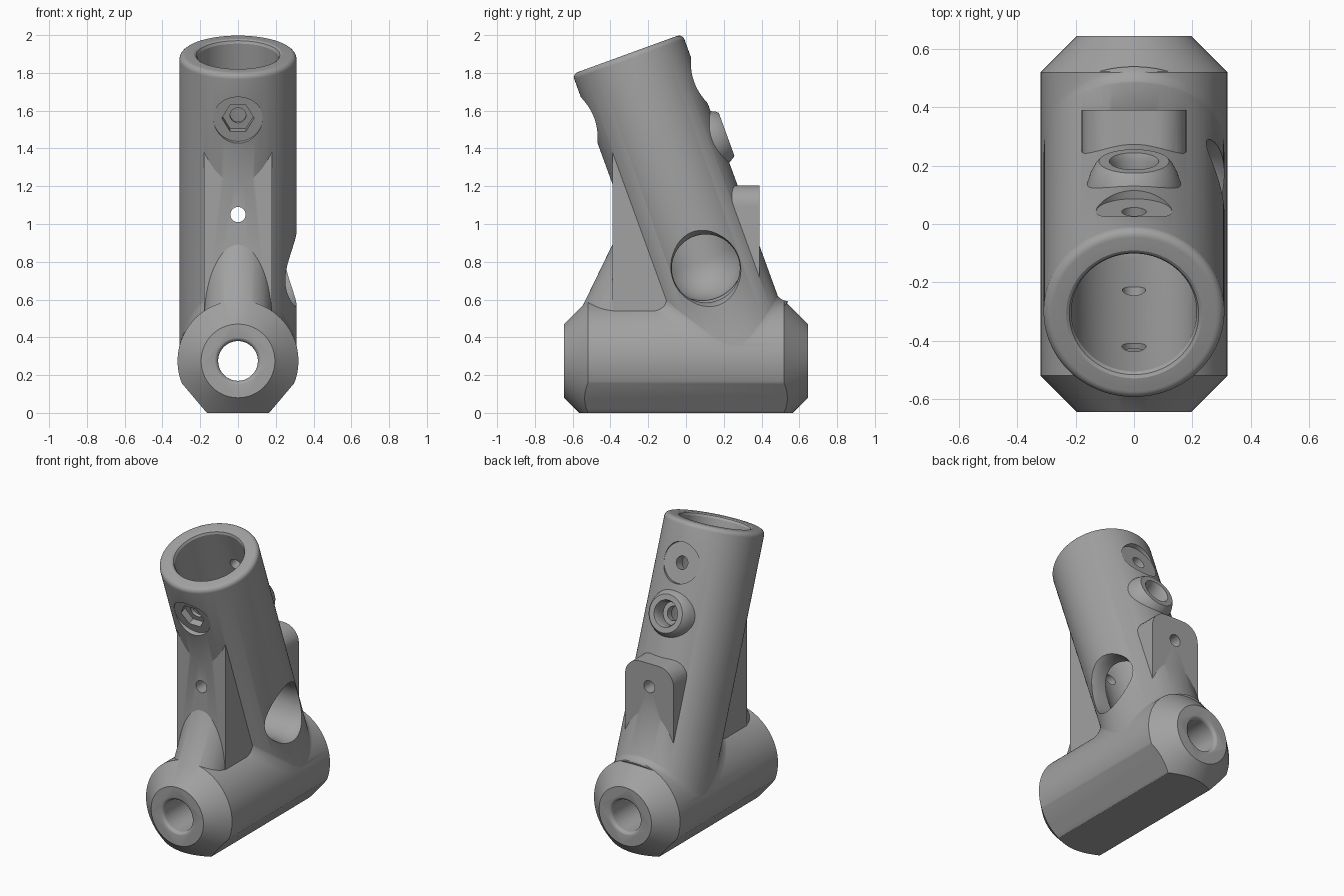
import bpy, bmesh, math
from mathutils import Vector

cube = bpy.data.objects.get("Cube")
if cube:
    bpy.data.objects.remove(cube, do_unlink=True)

grey = bpy.data.materials.new("plain grey")
grey.use_nodes = True
COLOUR = (0.36, 0.36, 0.36, 1)
grey.diffuse_color = COLOUR
grey.node_tree.nodes["Principled BSDF"].inputs["Base Color"].default_value = COLOUR

# Main dimensions
TILT = math.radians(20)
UP = Vector((0, -math.sin(TILT), math.cos(TILT)))    # socket axis
OUT = Vector((0, math.cos(TILT), math.sin(TILT)))    # towards the socket's back
RIM = Vector((0, -0.31, 1.9))
SOCKET_R, SOCKET_BORE = 0.31, 0.215
BASE_R, BASE_Z = 0.32, 0.275
Y = Vector((0, 1, 0))


def finish(name, bm):
    bmesh.ops.remove_doubles(bm, verts=bm.verts, dist=1e-5)
    bmesh.ops.recalc_face_normals(bm, faces=bm.faces)
    mesh = bpy.data.meshes.new(name)
    bm.to_mesh(mesh)
    bm.free()
    mesh.materials.append(grey)
    obj = bpy.data.objects.new(name, mesh)
    bpy.context.collection.objects.link(obj)
    return obj


def loft(name, rings):
    """Closed surface through rings; the last ring joins the first."""
    bm = bmesh.new()
    grid = [[bm.verts.new(p) for p in ring] for ring in rings]
    n = len(grid[0])
    for a, b in zip(grid, grid[1:] + grid[:1]):
        for i in range(n):
            j = (i + 1) % n
            bm.faces.new((a[i], a[j], b[j], b[i]))
    return finish(name, bm)


def lathe(name, profile, origin, axis, sides=96):
    """Revolve (radius, height) points around an axis, with flat ends."""
    turn = Vector(axis).to_track_quat('Z', 'Y')
    bm = bmesh.new()
    grid = []
    for r, h in profile:
        angles = [math.tau * i / sides for i in range(sides)]
        grid.append([bm.verts.new(Vector(origin) + turn @ Vector(
            (r * math.cos(a), r * math.sin(a), h))) for a in angles])
    for a, b in zip(grid, grid[1:]):
        for i in range(sides):
            j = (i + 1) % sides
            bm.faces.new((a[i], a[j], b[j], b[i]))
    bm.faces.new(grid[0])
    bm.faces.new(grid[-1])
    return finish(name, bm)


def rod(name, radius, origin, axis, start, end, sides=64):
    return lathe(name, [(radius, start), (radius, end)], origin, axis, sides)


def prism(name, outline, y0, y1):
    """Extrude an (x, z) outline along y."""
    bm = bmesh.new()
    face = bm.faces.new([bm.verts.new((x, y0, z)) for x, z in outline])
    out = bmesh.ops.extrude_face_region(bm, geom=[face])
    moved = [v for v in out["geom"] if isinstance(v, bmesh.types.BMVert)]
    bmesh.ops.translate(bm, verts=moved, vec=(0, y1 - y0, 0))
    return finish(name, bm)


def combine(target, tool, operation):
    mod = target.modifiers.new(tool.name, 'BOOLEAN')
    mod.object, mod.operation, mod.solver = tool, operation, 'EXACT'
    bpy.context.view_layer.objects.active = target
    bpy.ops.object.modifier_apply(modifier=mod.name)
    bpy.data.objects.remove(tool, do_unlink=True)


def mirrored(half):
    return half + [(-x, z) for x, z in reversed(half)]


# Horizontal barrel with tapered ends and a three-sided foot
body = lathe("clamp_body", [(0.195, -0.645), (BASE_R, -0.52), (BASE_R, 0.52), (0.195, 0.645)],
             (0, 0, BASE_Z), Y, 128)
foot = mirrored([(0.165, 0), (0.3, 0.16), (0.4, 0.279), (0.4, 0.8)])
combine(body, prism("foot_outline", foot, -1, 1), 'INTERSECT')

# Leaning socket with a rounded outer rim
edge = 0.03
rim = [(SOCKET_R - edge + edge * math.cos(a), -edge + edge * math.sin(a))
       for a in (math.pi / 2 * i / 6 for i in range(7))]
socket = lathe("socket", [(SOCKET_R, -1.7)] + rim, RIM, UP, 128)


# Soft fillet where the socket meets the barrel
def fillet_ring(dr, dh):
    ring = []
    for i in range(96):
        a = math.tau * (i + 0.5) / 96
        size = 0.1 * abs(math.sin(a)) * (0.4 if math.sin(a) > 0 else 1) + 0.004
        r = SOCKET_R + dr * size - 0.003
        x = min(abs(r * math.cos(a)), BASE_R - 0.003)
        z = BASE_Z + math.sqrt(BASE_R ** 2 - x * x)
        s = (z - RIM.z - r * math.sin(a) * OUT.z) / UP.z + dh * size - 0.003
        p = RIM + UP * s + OUT * r * math.sin(a)
        ring.append((math.copysign(x, math.cos(a)), p.y, p.z))
    return ring


arc = [math.pi / 2 * i / 8 for i in range(9)]
rings = [fillet_ring(1 - math.sin(a), 1 - math.cos(a)) for a in arc]
fillet = loft("fillet", rings + [fillet_ring(-0.5, 0.8), fillet_ring(-0.5, -0.5), fillet_ring(0.7, -0.5)])

# Front gusset: flat web plus a sloping rounded rib
web = prism("front_web", mirrored([(0.18, 0.4), (0.18, 1.45)]), -0.39, 0)
slope = Vector((0, 0.16, 0.33)).normalized()
rib = rod("front_rib", 0.18, (0, -0.308, 0.647), slope, -0.3, 0.45)

# Back tab with rounded top corners
corner = [(0.07 + 0.11 * math.cos(a), 1.095 + 0.11 * math.sin(a)) for a in arc]
tab = prism("back_tab", mirrored([(0.18, 0.5)] + corner), 0, 0.39)

# Raised back boss
boss_at = RIM - UP * 0.579
boss = lathe("back_boss", [(0.165, 0.25), (0.15, 0.3), (0.132, 0.335), (0.12, 0.348)], boss_at, OUT)

for part in (socket, fillet, web, rib, tab, boss):
    combine(body, part, 'UNION')

# Socket bore with a domed bottom
depth = 1.16
dome = [(SOCKET_BORE * math.sin(a) + 0.001, -depth - SOCKET_BORE * math.cos(a))
        for a in (math.pi / 2 * i / 16 for i in range(17))]
lip = [(SOCKET_BORE, -0.02), (0.222, -0.006), (0.235, 0.001), (0.235, 0.1)]
cutters = [lathe("socket_bore", dome + lip, RIM, UP)]

# Barrel bore with rounded mouths
mouth = [(0.105 + 0.025 * (1 - math.sin(a)), 0.646 - 0.025 * (1 - math.cos(a))) for a in arc]
cutters.append(lathe("barrel_bore", [(r, -h) for r, h in mouth] + mouth[::-1],
                     (0, 0, BASE_Z), Y))

# Side window with a flared edge, on the left only
cutters.append(lathe("side_window",
                     [(0.18, 0), (0.18, 0.22), (0.184, 0.25), (0.19, 0.28), (0.202, 0.305), (0.22, 0.33), (0.22, 0.6)],
                     (0, 0.105, 0.765), (1, 0, 0)))

# Cross bolt: spot faces, hexagon pocket and hole
bolt_at = RIM - UP * 0.26
cutters += [rod("spot_face", 0.13, bolt_at, side, 0.28, 0.5) for side in (OUT, -OUT)]
cutters.append(rod("hex_pocket", 0.085, bolt_at, -OUT, 0.235, 0.4, 6))
cutters.append(rod("bolt_hole", 0.042, bolt_at, OUT, -0.5, 0.5))

# Level pin hole and stepped boss hole
cutters.append(rod("pin_hole", 0.04, (0, 0, 1.05), Y, -1, 1))
cutters.append(lathe("boss_hole", [(0.045, 0), (0.045, 0.26), (0.075, 0.26), (0.075, 0.325), (0.09, 0.36)],
                     boss_at, OUT))

for cutter in cutters:
    combine(body, cutter, 'DIFFERENCE')

bpy.ops.object.select_all(action='DESELECT')
body.select_set(True)
bpy.context.view_layer.objects.active = body
bpy.ops.object.shade_smooth_by_angle(angle=math.radians(25))
